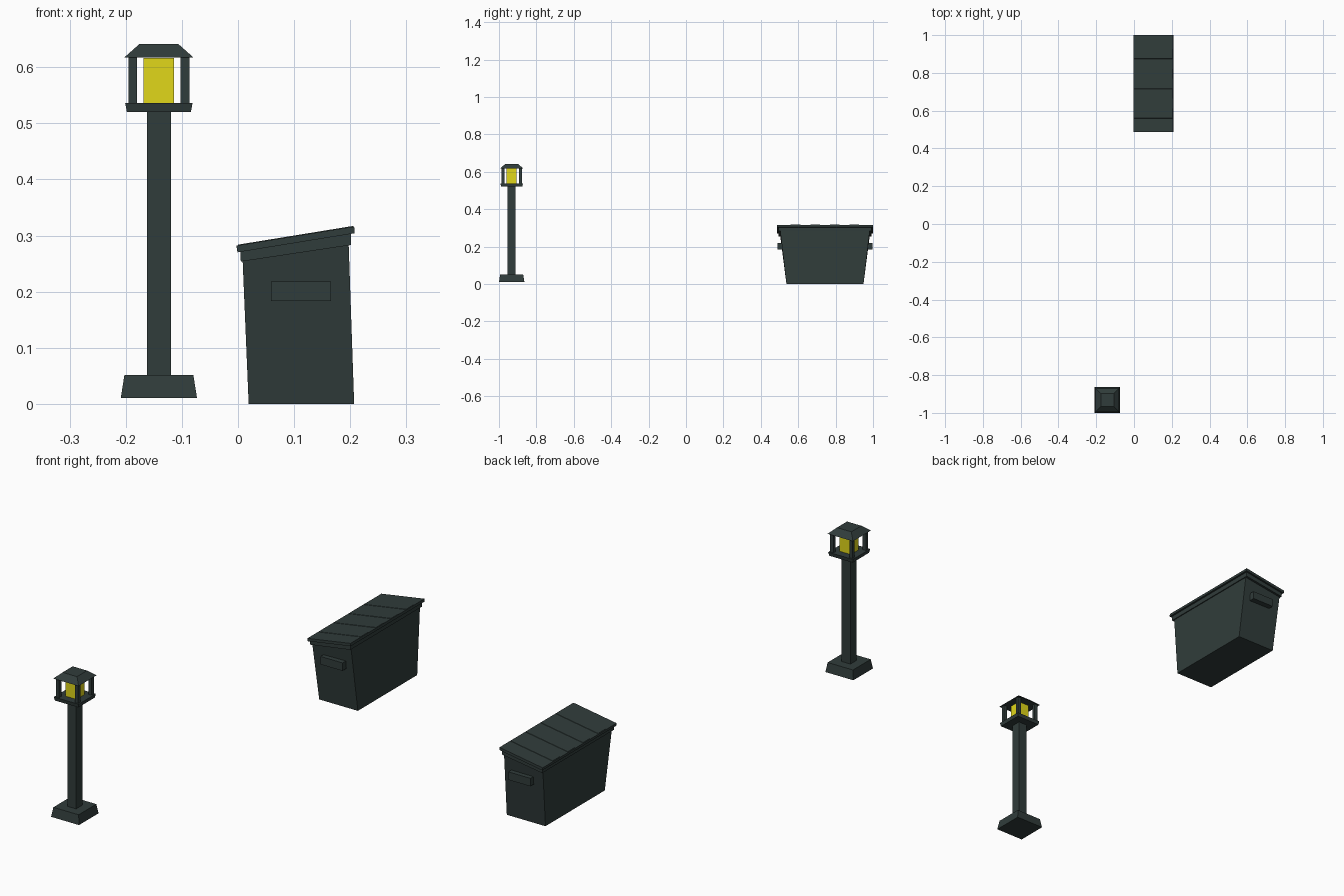
import bpy

if "Cube" in bpy.data.objects:
    bpy.data.objects.remove(bpy.data.objects["Cube"])


def material(name, rgb):
    m = bpy.data.materials.new(name)
    m.diffuse_color = (*rgb, 1)
    m.use_nodes = True
    m.node_tree.nodes["Principled BSDF"].inputs["Base Color"].default_value = m.diffuse_color
    return m


IRON = material("dark_green_grey", (0.03, 0.045, 0.043))
GLOW = material("yellow_glass", (0.75, 0.68, 0.01))
SIDES = [(0, 1, 5, 4), (1, 2, 6, 5), (2, 3, 7, 6), (3, 0, 4, 7)]


def hexa(name, bottom, top, mat=IRON):
    """Six-faced solid from two counter-clockwise rings of four points."""
    me = bpy.data.meshes.new(name)
    me.from_pydata(bottom + top, [], [(3, 2, 1, 0), (4, 5, 6, 7)] + SIDES)
    me.materials.append(mat)
    ob = bpy.data.objects.new(name, me)
    bpy.context.collection.objects.link(ob)
    return ob


def ring(x0, x1, y, half, z0, z1):
    """Rectangle around y whose height slopes from z0 at x0 to z1 at x1."""
    return [(x0, y - half, z0), (x1, y - half, z1),
            (x1, y + half, z1), (x0, y + half, z0)]


def frustum(name, x, y, z0, z1, h0, h1, mat=IRON):
    return hexa(name, ring(x - h0, x + h0, y, h0, z0, z0),
                ring(x - h1, x + h1, y, h1, z1, z1), mat)


# Lamp post
LX, LY = -0.141, -0.932
frustum("lamp_base", LX, LY, 0.01, 0.051, 0.068, 0.0615)
frustum("lamp_post", LX, LY, 0.05, 0.52, 0.0215, 0.0215)
frustum("lantern_tray", LX, LY, 0.520, 0.536, 0.057, 0.060)
frustum("lantern_glass", LX, LY, 0.535, 0.616, 0.027, 0.027, GLOW)
frustum("lantern_roof", LX, LY, 0.617, 0.641, 0.062, 0.035)
for sx in (-1, 1):
    for sy in (-1, 1):
        frustum("lantern_upright", LX + sx * 0.0465, LY + sy * 0.0465,
                0.535, 0.618, 0.0077, 0.0077)

# Bin body, sloping rim and lid
BY = 0.743
hexa("bin_body", ring(0.019, 0.207, BY, 0.206, 0, 0),
     ring(0.008, 0.197, BY, 0.240, 0.262, 0.290))
hexa("bin_rim", ring(0.005, 0.201, BY, 0.249, 0.2535, 0.283),
     ring(0.004, 0.201, BY, 0.249, 0.271, 0.304))
hexa("bin_lid", ring(-0.001, 0.208, BY, 0.257, 0.270, 0.304),
     ring(-0.003, 0.207, BY, 0.257, 0.282, 0.316))

# Shallow ribs across the lid
for i in range(4):
    y = BY + (i - 1.5) * 0.105
    hexa("lid_rib", ring(-0.001, 0.206, y, 0.027, 0.281, 0.315),
         ring(0.000, 0.205, y, 0.025, 0.2837, 0.3170))

# Handles at both ends
for s in (-1, 1):
    y = BY + s * 0.24
    hexa("bin_handle", ring(0.059, 0.166, y, 0.014, 0.183, 0.183),
         ring(0.059, 0.166, y, 0.014, 0.218, 0.218))
